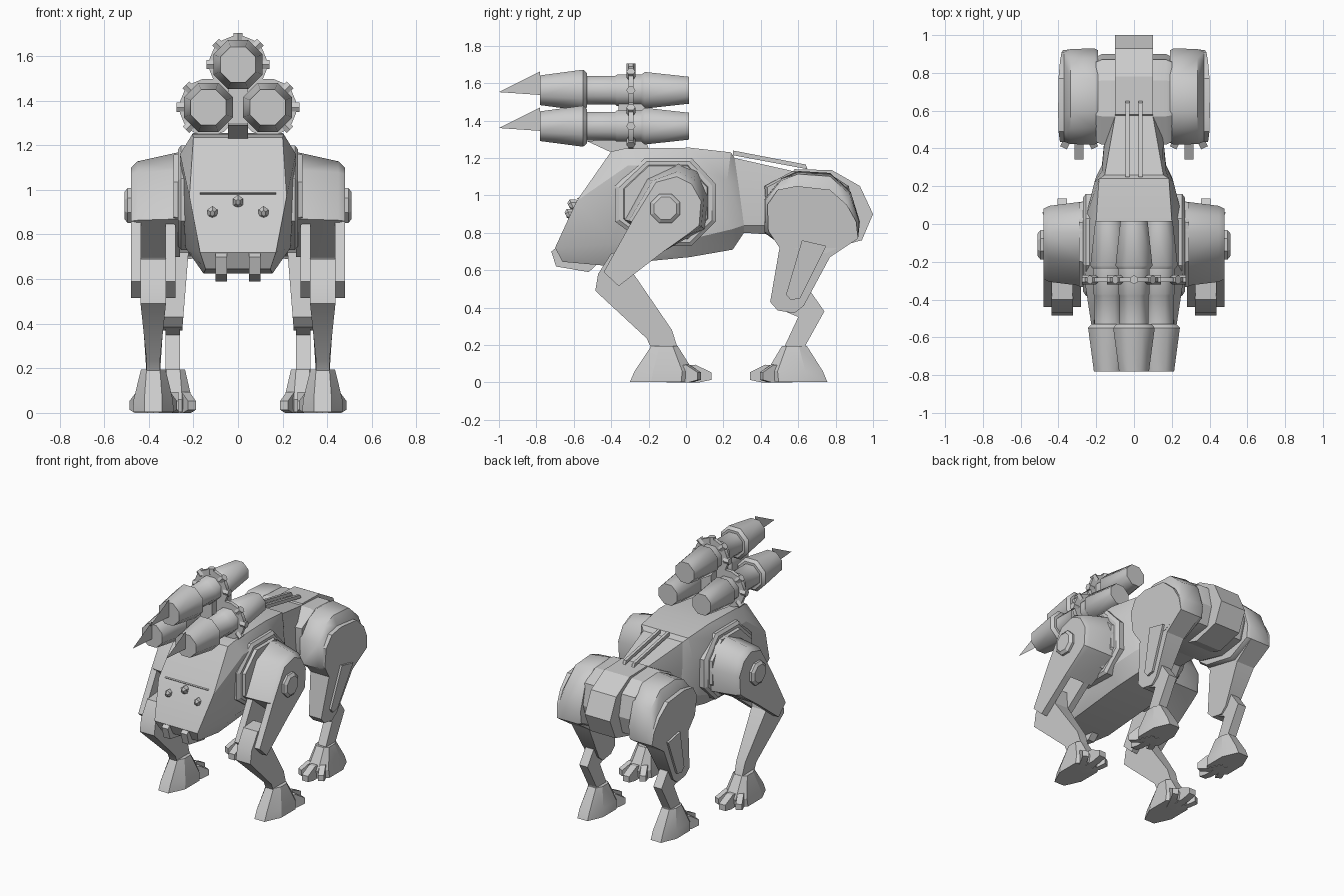
import bpy, bmesh, math
from mathutils import Vector

if "Cube" in bpy.data.objects:
    bpy.data.objects.remove(bpy.data.objects["Cube"])


def loft(name, rings, mirror=False, cap=True):
    """Skin closed rings of 3D points; optionally mirror across x."""
    bm = bmesh.new()
    vs = [[bm.verts.new(p) for p in r] for r in rings]
    n = len(rings[0])
    for a, b in zip(vs, vs[1:]):
        for i in range(n):
            j = (i + 1) % n
            bm.faces.new((a[i], a[j], b[j], b[i]))
    if cap:
        bm.faces.new(vs[0])
        bm.faces.new(vs[-1])
    else:  # caps in strips for symmetric rings
        for r in (vs[0], vs[-1]):
            for i in range(n // 2 - 1):
                bm.faces.new((r[i], r[i + 1], r[n - 2 - i], r[n - 1 - i]))
    bmesh.ops.recalc_face_normals(bm, faces=bm.faces)
    me = bpy.data.meshes.new(name)
    bm.to_mesh(me)
    bm.free()
    ob = bpy.data.objects.new(name, me)
    bpy.context.collection.objects.link(ob)
    if mirror:
        ob.modifiers.new("Mirror", 'MIRROR').use_mirror_merge = False
    return ob


def prism(name, layers, mirror=True):
    """Layers are (x, side profile in y,z)."""
    return loft(name, [[(x, y, z) for y, z in p] for x, p in layers], mirror)


def shrink(p, s):
    cy = sum(a for a, b in p) / len(p)
    cz = sum(b for a, b in p) / len(p)
    return [(cy + (a - cy) * s, cz + (b - cz) * s) for a, b in p]


def mix(p, q, t):
    return [(a + (c - a) * t, b + (d - b) * t) for (a, b), (c, d) in zip(p, q)]


def ngon(cy, cz, r, n=8):
    return [(cy + r * math.cos(math.tau * (i + .5) / n), cz + r * math.sin(math.tau * (i + .5) / n)) for i in range(n)]


def turned(name, x, z, steps, n=8):
    """Solid turned about an axis along y; steps are (y, radius)."""
    return loft(name, [[(a, y, b) for a, b in ngon(x, z, r, n)] for y, r in steps])


def sym(half):
    return half + [(-x, y, z) for x, y, z in reversed(half)]


# torso: sloped face plate, chest, waist and neck to the rear barrel
loft("torso", [sym(h) for h in (
    [(.20, -.40, 1.235), (.218, -.585, .97), (.17, -.70, .72), (.145, -.66, .645)],
    [(.205, -.33, 1.25), (.26, -.31, 1.16), (.235, -.38, .74), (.155, -.44, .625)],
    [(.20, .02, 1.255), (.26, .02, 1.16), (.24, .04, .77), (.16, .02, .67)],
    [(.185, .24, 1.23), (.21, .22, 1.08), (.20, .25, .82), (.13, .25, .71)],
    [(.155, .26, 1.20), (.17, .28, 1.06), (.17, .31, .84), (.13, .31, .80)],
    [(.10, .57, 1.13), (.15, .52, 1.03), (.15, .50, .84), (.12, .46, .79)])], cap=False)

# brow ledge, eyes and hooked teeth
brow = [(-.565, .99), (-.583, .985), (-.57, .97)]
prism("brow", [(-.17, brow), (.17, brow)], False)
for i, (x, y, z) in enumerate([(0, -.60, .945), (.115, -.615, .895), (-.115, -.615, .895)]):
    hexa = [(math.sin(t * math.pi / 3), math.cos(t * math.pi / 3)) for t in range(6)]
    loft("eye_%d" % i, [[(x + r * a * .85, y + d - .5 * r * b, z + r * b * 1.1) for a, b in hexa]
                        for d, r in ((.03, .03), (-.008, .03), (-.028, .012))])
tooth = [(-.67, .74), (-.72, .70), (-.695, .62), (-.52, .59), (-.46, .645), (-.62, .68)]
prism("tooth", [(.05, tooth), (.10, tooth)])

# rear barrel and its projecting centre spine
rear = [(.43, .90), (.42, 1.05), (.57, 1.13), (.76, 1.12), (.87, 1.05), (.90, .90), (.86, .77), (.66, .74), (.46, .79)]
prism("rear_barrel", [(-.20, shrink(rear, .94)), (-.17, rear), (.17, rear), (.20, shrink(rear, .94))], False)
spine = [(.56, 1.10), (.58, 1.14), (.78, 1.135), (.93, 1.05), (1.0, .90), (.94, .76), (.75, .71), (.60, .76)]
prism("rear_spine", [(-.10, spine), (.10, spine)], False)

# two blades along the waist
blade = [(.25, 1.215), (.25, 1.24), (.64, 1.165), (.65, 1.14)]
prism("back_blade", [(.025, blade), (.045, blade)])

# shoulder shields
shield = [(-.22, 1.20), (.03, 1.20), (.16, 1.06), (.16, .86), (.03, .73), (-.2, .73), (-.38, .86), (-.38, 1.05)]
prism("shoulder_shield", [(.20, shield), (.255, shield), (.27, shrink(shield, .92))])
prism("shoulder_collar", [(.25, shrink(shield, .86)), (.29, shrink(shield, .82))])

# front upper leg: solid shoulder, forked below
arm_in = [(-.33, .87), (-.21, 1.09), (-.04, 1.17), (.06, 1.13), (.12, .99), (.10, .82), (.02, .78), (-.12, .70)]
arm_out = [(-.29, .86), (-.16, 1.07), (-.05, 1.10), (.03, 1.06), (.08, .97), (.07, .84), (.02, .80), (-.12, .70)]
prism("front_shoulder", [(.26, arm_in), (.45, mix(arm_in, arm_out, .6)), (.48, arm_out)])
fork = [(-.29, .86), (-.44, .59), (-.36, .515), (-.12, .70)]
prism("front_fork_outer", [(.435, fork), (.48, fork)])
prism("front_fork_inner", [(.28, fork), (.325, fork)])
prism("shoulder_bolt", [(.46, ngon(-.11, .93, .085)), (.495, ngon(-.11, .93, .085)), (.51, ngon(-.11, .93, .065))])

# front lower leg, tapering in width towards the ankle
shin = [(-.40, .69), (-.47, .58), (-.485, .49), (-.21, .235), (-.18, .17), (-.04, .17), (-.075, .28), (-.28, .58), (-.29, .70)]
loft("front_shin", [[(.38 + s * (.03 + .027 * min(1, max(0, (z - .24) / .25))), y, z) for y, z in shin] for s in (-1, 1)], True)

# rear haunch, then one outer plate running down from it to the knee, with a raised rib
haunch = [(.42, .80), (.42, .98), (.51, 1.09), (.60, 1.13), (.77, 1.12), (.88, 1.02), (.93, .86), (.92, .77), (.75, .69), (.50, .74)]
haunch_out = [(.44, .81), (.435, .95), (.49, 1.03), (.59, 1.05), (.77, 1.03), (.86, .95), (.91, .86), (.92, .77), (.75, .69), (.50, .73)]
prism("rear_haunch", [(.19, shrink(haunch, .96)), (.21, haunch), (.335, mix(haunch, haunch_out, .2)), (.37, haunch_out)])
thigh = haunch_out[:8] + [(.77, .67), (.63, .41), (.58, .37), (.49, .385), (.45, .43), (.50, .72)]
loft("rear_thigh", [[(x0 + k * (z - .37), y, z) for y, z in thigh] for x0, k in ((.25, -.08), (.337, .095))], True)
rib = [(.62, .76), (.535, .47), (.56, .44), (.61, .45), (.75, .73)]
loft("rear_thigh_rib", [[(x0 + k * (z - .37), y, z) for y, z in rib] for x0, k in ((.31, 0), (.352, .095))], True)
shank = [(.48, .40), (.60, .35), (.53, .20), (.53, .16), (.64, .16), (.64, .20), (.74, .38), (.67, .48), (.58, .50)]
prism("rear_shank", [(.26, shank), (.325, shank)])


# feet: tapered block with pointed heel, and three clawed toes (d gives toe direction)
def foot(name, cx, cy, d, s):
    def ring(w, y0, y1, z, c):
        return [(cx + x, cy + d * s * y, z) for x, y in
                [(-c, y0), (c, y0), (w, y0 * .4), (w, y1 * .6), (c, y1), (-c, y1), (-w, y1 * .6), (-w, y0 * .4)]]
    loft(name + "_block", [ring(.092 * s, -.19, .14, .003, .04), ring(.088 * s, -.165, .15, .06, .04),
                           ring(.055 * s, -.075, .065, .195, .03)], True)
    toe = [(.02, .0), (.02, .10), (.16, .105), (.245, .06), (.245, .015), (.18, .0)]
    for i, a in enumerate((-.45, 0, .45)):
        ca, sa, k = math.cos(a), math.sin(a), (1 if a == 0 else .82) * s
        loft(name + "_toe_%d" % i, [[(cx + k * (u * sa + w * ca), cy + d * k * (u * ca - w * sa), z * .9)
                                     for u, z in toe] for w in (-.025, .025)], True)


foot("front_foot", .38, -.11, 1, 1)
foot("rear_foot", .29, .575, -1, .95)

# three-barrel gun cluster with studded clamp and blade sights
guns = [("top", 0, 1.562, (0, 45, 90, 135, 180)), ("left", .133, 1.37, (45, 0, -45)), ("right", -.133, 1.37, (135, 180, 225))]
for name, gx, gz, studs in guns:
    turned(name + "_gun_muzzle", gx, gz, [(-.78, .086), (-.55, .119), (-.53, .10)])
    turned(name + "_gun_core", gx, gz, [(-.54, .082), (-.38, .082), (-.37, .09), (-.22, .09)])
    turned(name + "_gun_breech", gx, gz, [(-.245, .085), (-.22, .106), (.015, .078)])
    turned(name + "_gun_clamp", gx, gz, [(-.308, .13), (-.282, .13)], 16)
    for i, deg in enumerate(studs):
        u = Vector((math.cos(math.radians(deg)), 0, math.sin(math.radians(deg))))
        v = Vector((-u.z, 0, u.x))
        c = Vector((gx, -.295, gz))
        loft("%s_gun_stud_%d" % (name, i), [[c + u * d + v * a + Vector((0, b, 0)) for a, b in ngon(0, 0, .024, 6)]
                                           for d in (.10, .142)])
    # flat single-sided blade in front of the muzzle
    me = bpy.data.meshes.new(name + "_gun_blade")
    me.from_pydata([(gx, -1.0, gz - .01), (gx, -.78, gz - .025), (gx, -.78, gz + .1)], [], [(0, 1, 2)])
    bpy.context.collection.objects.link(bpy.data.objects.new(name + "_gun_blade", me))

# gun mount
post = [(-.36, 1.22), (-.22, 1.22), (-.22, 1.50), (-.36, 1.50)]
prism("gun_mount", [(-.045, post), (.045, post)], False)
wedge = [(-.53, 1.29), (-.40, 1.23), (-.2, 1.25), (-.22, 1.31)]
prism("mount_wedge", [(-.045, wedge), (.045, wedge)], False)


# shading: rounder on guns and shoulders, crisp elsewhere
def is_round(ob):
    return any(k in ob.name for k in ("muzzle", "core", "breech", "clamp", "front_shoulder", "haunch"))


for flag, deg in ((True, 46), (False, 25)):
    bpy.ops.object.select_all(action='DESELECT')
    for ob in bpy.context.scene.objects:
        if is_round(ob) == flag:
            ob.select_set(True)
            bpy.context.view_layer.objects.active = ob
    bpy.ops.object.shade_smooth_by_angle(angle=math.radians(deg))
